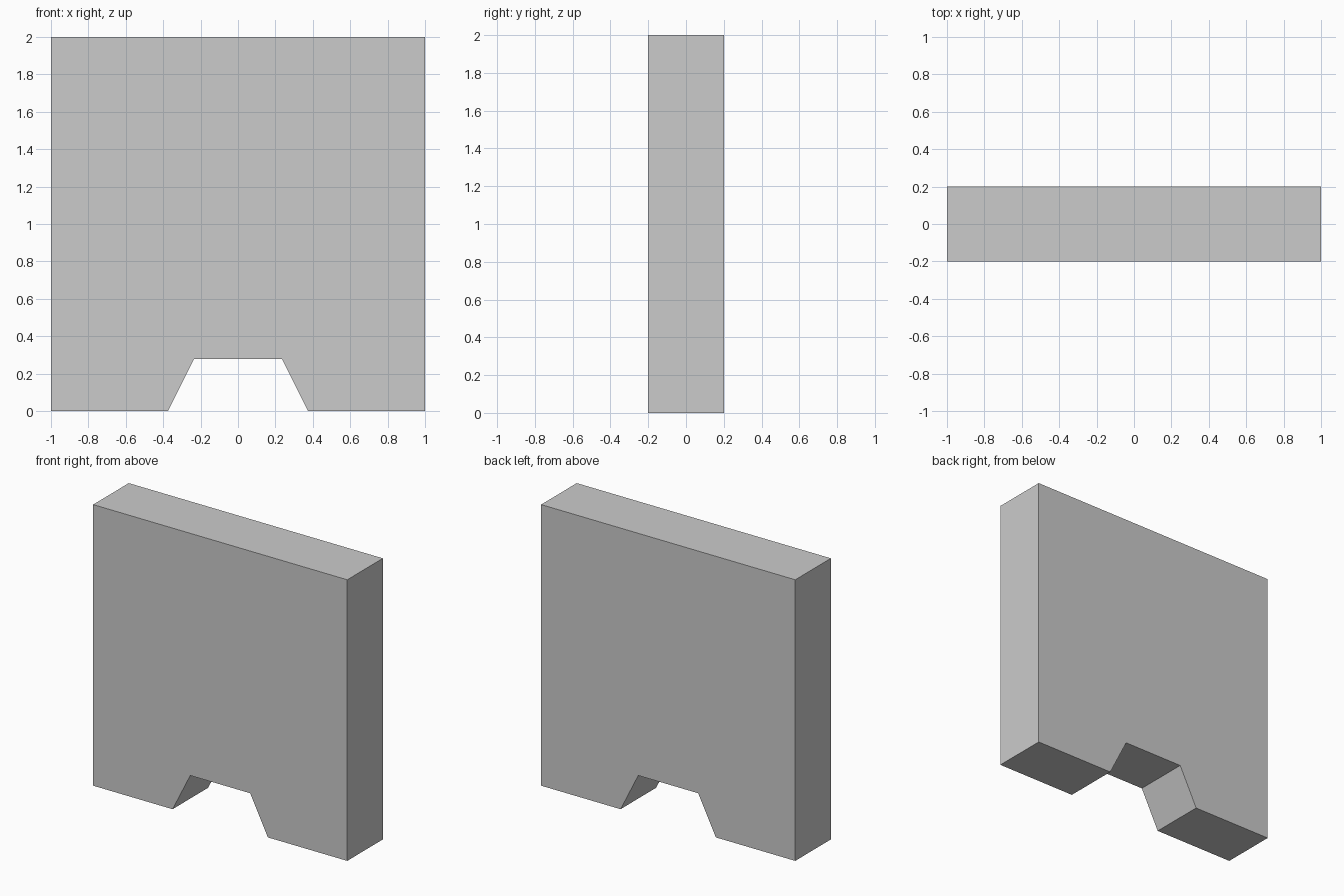
import bpy
import bmesh

if "Cube" in bpy.data.objects:
    bpy.data.objects.remove(bpy.data.objects["Cube"])

HALF_WIDTH, HALF_DEPTH, HEIGHT = 1.0, 0.2, 2.0
NOTCH_BOTTOM, NOTCH_TOP, NOTCH_HEIGHT = 0.375, 0.236, 0.277

# Right half of the outline, from the notch up to the top corner
right = [(NOTCH_TOP, NOTCH_HEIGHT), (NOTCH_BOTTOM, 0),
         (HALF_WIDTH, 0), (HALF_WIDTH, HEIGHT)]
outline = right + [(-x, z) for x, z in reversed(right)]

# Slab: front outline extruded straight through to the back
bm = bmesh.new()
front = bm.faces.new([bm.verts.new((x, -HALF_DEPTH, z)) for x, z in outline])
extruded = bmesh.ops.extrude_face_region(bm, geom=[front], use_keep_orig=True)
back_verts = [g for g in extruded["geom"] if isinstance(g, bmesh.types.BMVert)]
bmesh.ops.translate(bm, verts=back_verts, vec=(0, 2 * HALF_DEPTH, 0))
bmesh.ops.recalc_face_normals(bm, faces=bm.faces)

mesh = bpy.data.meshes.new("notched_slab")
bm.to_mesh(mesh)
bm.free()
slab = bpy.data.objects.new("notched_slab", mesh)
bpy.context.collection.objects.link(slab)
